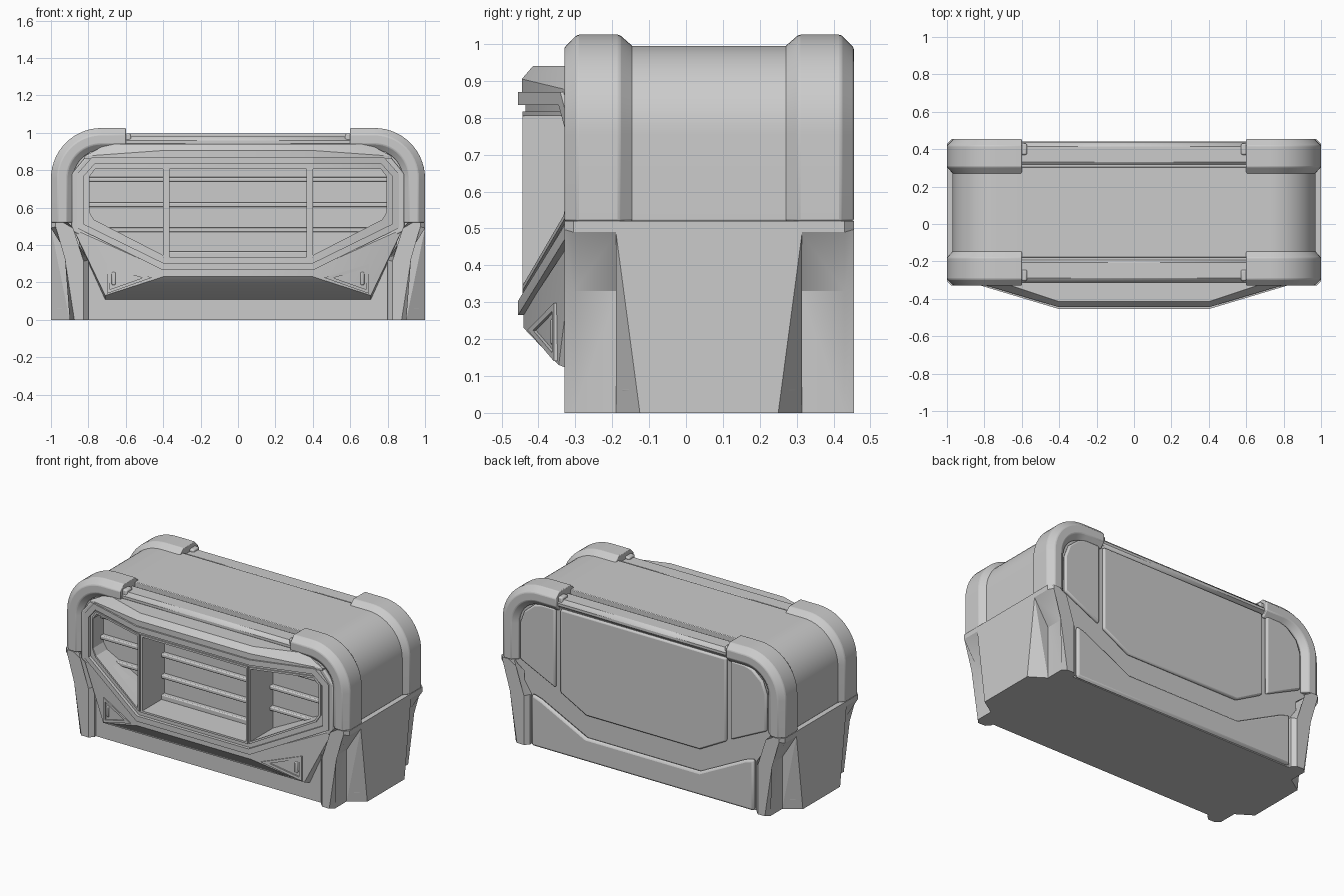
import bpy, bmesh, math
from mathutils import Vector, Matrix

if "Cube" in bpy.data.objects:
    bpy.data.objects.remove(bpy.data.objects["Cube"])

YC = 0.0625  # middle of the main case in y (front and back frames mirror about it)


def finish(name, bm, mx=False, my=False, bevel=0, segs=2):
    for flag, axis, c in ((mx, 0, 0), (my, 1, YC)):
        if flag:
            dup = bmesh.ops.duplicate(bm, geom=bm.verts[:] + bm.edges[:] + bm.faces[:])
            for v in dup["geom"]:
                if isinstance(v, bmesh.types.BMVert):
                    v.co[axis] = 2 * c - v.co[axis]
    bmesh.ops.recalc_face_normals(bm, faces=bm.faces[:])
    me = bpy.data.meshes.new(name)
    bm.to_mesh(me)
    bm.free()
    ob = bpy.data.objects.new(name, me)
    bpy.context.collection.objects.link(ob)
    if bevel:
        m = ob.modifiers.new("bevel", 'BEVEL')
        m.width, m.segments, m.limit_method = bevel, segs, 'ANGLE'
        m.angle_limit = math.radians(32)
    return ob


def both(half):
    """Right-hand half outline (bottom to top) -> full closed outline."""
    return half + [(-x, z) for x, z in reversed(half)]


def inset(pts, d):
    out, n = [], len(pts)
    for i in range(n):
        a, b, c = (Vector(pts[(i + k) % n]) for k in (-1, 0, 1))
        e1, e2 = (b - a).normalized(), (c - b).normalized()
        n1, n2 = Vector((-e1.y, e1.x)), Vector((-e2.y, e2.x))
        out.append(tuple(b + (n1 + n2) * d / (1 + n1.dot(n2))))
    return out


def slab(bm, pts, y0, y1, hole=None):
    """Extrude an x-z outline along y, optionally as a ring."""
    n = len(pts)
    def loop(p, y):
        return [bm.verts.new((x, y, z)) for x, z in p]
    def walls(a, b):
        for i in range(n):
            bm.faces.new((a[i], a[(i + 1) % n], b[(i + 1) % n], b[i]))
    a, b = loop(pts, y0), loop(pts, y1)
    walls(a, b)
    if hole:
        c, d = loop(hole, y0), loop(hole, y1)
        walls(c, d), walls(a, c), walls(b, d)
    else:
        bm.faces.new(a), bm.faces.new(b)
    return bm


def bend(bm):
    """Fold the flat front into a bay: centre flat, sides sweep back."""
    for s in (-0.4, 0.4):
        bmesh.ops.bisect_plane(bm, geom=bm.verts[:] + bm.edges[:] + bm.faces[:],
                               plane_co=(s, 0, 0), plane_no=(1, 0, 0))
    for v in bm.verts:
        v.co.y += 0.3 * max(0, abs(v.co.x) - 0.4)
    return bm


def hull(pts):
    bm = bmesh.new()
    for p in pts:
        bm.verts.new(p)
    r = bmesh.ops.convex_hull(bm, input=bm.verts[:])
    bmesh.ops.delete(bm, geom=[v for v in bm.verts if not v.link_faces], context='VERTS')
    bmesh.ops.dissolve_limit(bm, angle_limit=0.01, verts=bm.verts[:], edges=bm.edges[:])
    return bm


def box(bm, x0, x1, y0, y1, z0, z1):
    return slab(bm, [(x0, z0), (x1, z0), (x1, z1), (x0, z1)], y0, y1)


def arch(d, n=14):
    """Right half of the rounded case outline, inset by d."""
    r = 0.27 - d
    arc = [(0.73 + r * math.cos(math.pi / 2 * i / n), 0.755 + r * math.sin(math.pi / 2 * i / n))
           for i in range(n + 1)]
    return [(1 - d, 0.52)] + arc + [(0.6, 1.025 - d)]


# main case and its outer shell band
core = finish("case_core", slab(bmesh.new(), both([(0.85, 0), (0.85, 0.45)] + arch(0.06)), -0.29, 0.415))
finish("case_shell", slab(bmesh.new(), both(arch(0.03)), -0.18, 0.305), bevel=0.004)

# four rounded corner guards
bm = bmesh.new()
section = [(-0.33, 0.035), (-0.295, 0), (-0.18, 0), (-0.14, 0.035), (-0.14, 0.09), (-0.3, 0.12), (-0.33, 0.085)]
rails = [[bm.verts.new((x, y, z)) for x, z in arch(d)] for y, d in section]
for a, b in zip(rails, rails[1:] + rails[:1]):
    for i in range(len(a) - 1):
        bm.faces.new((a[i], a[i + 1], b[i + 1], b[i]))
bm.faces.new([r[0] for r in rails])
bm.faces.new([r[-1] for r in rails])
finish("corner_guard", bm, True, True, 0.005)

# top rails between the guards
bm = bmesh.new()
box(bm, -0.62, 0.62, -0.312, -0.185, 0.92, 0.98)
finish("top_rail", bm, my=True, bevel=0.022, segs=1)
finish("rail_collar", box(bmesh.new(), 0.572, 0.62, -0.305, -0.245, 0.93, 0.995), True, True, 0.008)

# lower side blocks and flared corner legs
side = []
for s in (-1, 1):
    for x, y, z in ((1, .1875, 0), (1, .1875, .31), (1, .2525, .49), (1, .2525, .52),
                    (.9, .2525, 0), (.9, .2525, .31), (.7, .2525, 0), (.7, .2525, .52)):
        side.append((x, YC + s * y, z))
finish("side_block", hull(side), True)
leg = [(0.80, 0), (0.9, 0), (0.9, 0.33), (1, 0.49), (1, 0.52), (0.91, 0.52), (0.905, 0.48), (0.80, 0.32)]
bm = slab(bmesh.new(), leg, -0.33, -0.185)
front = [e for e in bm.edges if all(v.co.y < -0.32 for v in e.verts)
         and not all(v.co.z in (0.0,) or v.co.z > 0.515 for v in e.verts)]
bmesh.ops.bevel(bm, geom=front, offset=0.025, segments=1, affect='EDGES')
finish("corner_leg", bm, True, True)

# vents on the chamfered corners
bm = bmesh.new()
for i in range(5):
    rot = Matrix.Translation((0.95, -0.1575, 0.065 + 0.03 * i)) @ Matrix.Rotation(math.atan2(0.065, 0.1), 4, 'Z')
    bmesh.ops.create_cube(bm, size=1, matrix=rot @ Matrix.Diagonal((0.04, 0.014, 0.017, 1)))
finish("corner_vent", bm, True, True, 0.004)

# window bay
outline = both([(0.4, 0.265), (0.86, 0.49), (0.86, 0.78), (0.78, 0.87), (0.4, 0.87)])
bay = finish("window_bay", bend(slab(bmesh.new(), outline, -0.435, -0.28)))
finish("bay_rim", bend(slab(bmesh.new(), outline, -0.455, -0.42, inset(outline, 0.035))))
flange = both([(0.44, 0.25), (0.89, 0.475), (0.89, 0.78), (0.79, 0.9), (0.4, 0.9)])
finish("bay_flange", slab(bmesh.new(), flange, -0.31, -0.28, inset(flange, 0.06)), bevel=0.008)

# sloping brow above the windows
brow = []
for s in (-1, 1):
    brow += [(s * x, y, z) for x, y, z in ((.4, -.445, .862), (.4, -.445, .905), (.4, -.415, .94),
             (.82, -.32, .862), (.82, -.32, .875), (.7, -.315, .94), (.82, -.27, .862), (.7, -.27, .94))]
finish("brow", hull(brow))

# chin below the windows
chin = []
for s in (-1, 1):
    chin += [(s * x, y, z) for x, y, z in ((.4, -.44, .23), (.4, -.44, .27), (.71, -.345, .31), (.71, -.345, .13),
             (.88, -.3, .485), (.71, -.27, .1), (.88, -.27, .485))]
chin = finish("chin", hull(chin))

# cut the window openings through chin, bay and case
mid = [(-0.365, 0.335), (0.365, 0.335), (0.365, 0.805), (-0.365, 0.805)]
wing = [(0.4, 0.345), (0.77, 0.535), (0.795, 0.575), (0.795, 0.765), (0.765, 0.805), (0.4, 0.805)]
left = [(-x, z) for x, z in reversed(wing)]
bm = bmesh.new()
for p in (mid, wing, left):
    slab(bm, p, -0.6, -0.22)
cutter = finish("window_cutter", bm)
for ob in (core, bay, chin):
    m = ob.modifiers.new("windows", 'BOOLEAN')
    m.operation, m.solver, m.object = 'DIFFERENCE', 'EXACT', cutter
    bpy.context.view_layer.objects.active = ob
    bpy.ops.object.modifier_apply(modifier=m.name)
bpy.data.objects.remove(cutter)

# thin trims round each opening
bm = bmesh.new()
for p in (mid, wing, left):
    slab(bm, inset(p, -0.012), -0.443, -0.42, p)
finish("window_trim", bend(bm))

# slats on the rear wall of the openings
bm = bmesh.new()
for z in (0.75, 0.615, 0.48):
    box(bm, -0.8 if z > 0.5 else -0.7, 0.8 if z > 0.5 else 0.7, -0.25, -0.215, z - 0.012, z + 0.012)
box(bm, -0.37, 0.37, -0.25, -0.215, 0.33, 0.365)
finish("rear_slats", bm, bevel=0.006)

# triangular lamps on the chin
tri = [(0.46, 0.225), (0.70, 0.14), (0.70, 0.298)]
bm = slab(bmesh.new(), tri, -0.448, -0.42, inset(tri, 0.016))
finish("lamp_frame", bend(bm), True)
finish("lamp_slot", bend(box(bmesh.new(), 0.655, 0.675, -0.446, -0.42, 0.185, 0.255)), True, bevel=0.006)

# raised rear panels
bm = bmesh.new()
slab(bm, both([(0.4, 0.29), (0.585, 0.39), (0.585, 0.92)]), 0.41, 0.435)
wing_panel = [(0.62, 0.41), (0.87, 0.53), (0.87, 0.76), (0.84, 0.84), (0.77, 0.9), (0.72, 0.915), (0.62, 0.915)]
slab(bm, wing_panel, 0.41, 0.435)
slab(bm, [(-x, z) for x, z in wing_panel], 0.41, 0.435)
finish("rear_panel", bm, bevel=0.01)
low = [(-0.785, 0.0), (0.785, 0.0), (0.785, 0.33), (0.72, 0.31), (0.4, 0.15), (-0.4, 0.15), (-0.72, 0.31), (-0.785, 0.33)]
finish("rear_lower_panel", slab(bmesh.new(), low, 0.41, 0.44), bevel=0.015)

# soft shading with crisp edges
for ob in bpy.context.scene.objects:
    ob.select_set(True)
    bpy.context.view_layer.objects.active = ob
bpy.ops.object.shade_smooth_by_angle(angle=math.radians(28))
